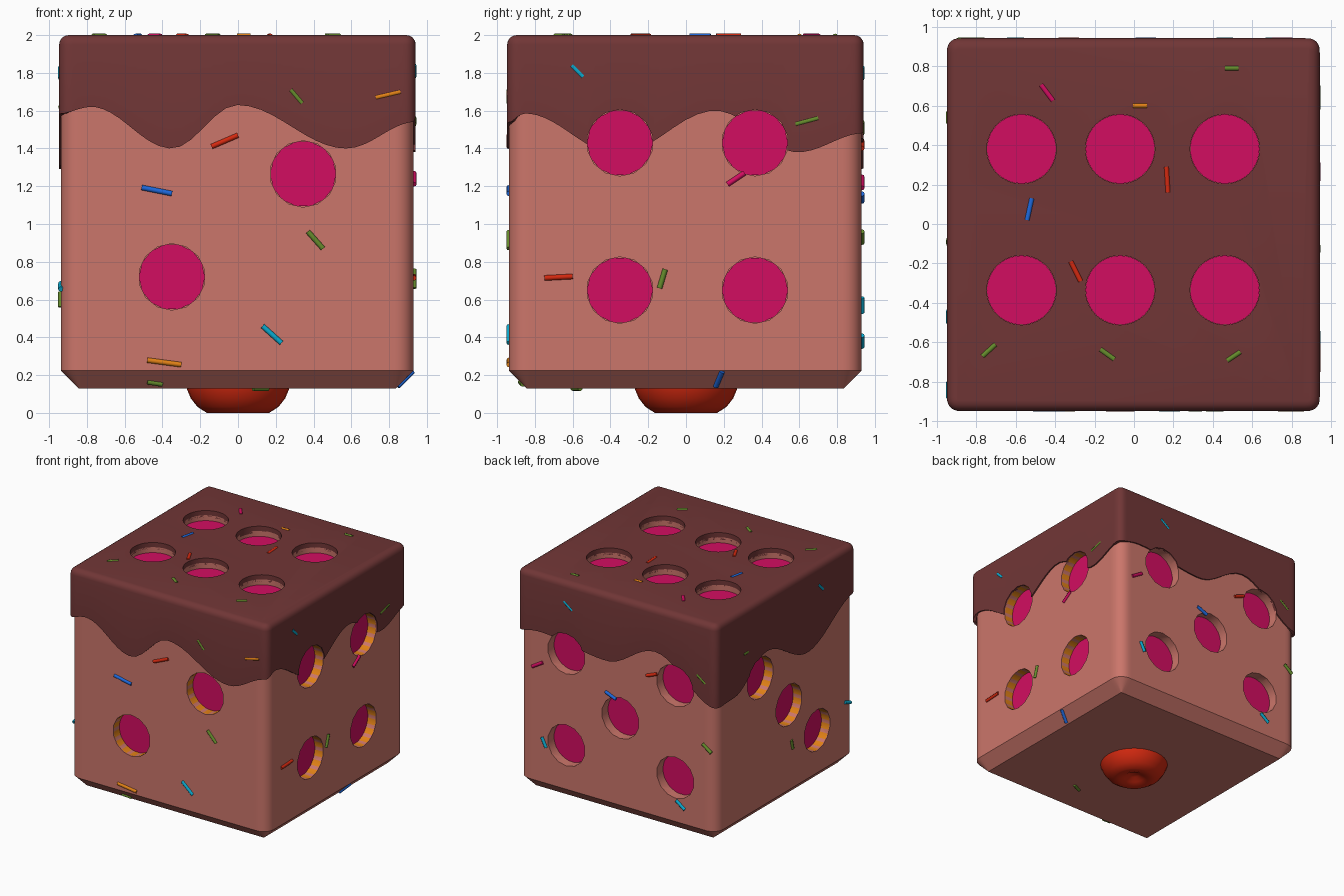
import bpy, bmesh, math
from mathutils import Vector, Matrix

if "Cube" in bpy.data.objects:
    bpy.data.objects.remove(bpy.data.objects["Cube"])

def mat(name, r, g, b):
    m = bpy.data.materials.new(name)
    m.diffuse_color = (r, g, b, 1)
    m.use_nodes = True
    m.node_tree.nodes["Principled BSDF"].inputs["Base Color"].default_value = m.diffuse_color
    return m

M = {
    "cake": mat("cake salmon", .60, .18, .145),
    "icing": mat("chocolate icing", .165, .037, .037),
    "pink": mat("jam pink", .65, .004, .12),
    "orange": mat("orange", .75, .22, .008),
    "red": mat("cherry red", .66, .022, .005),
    "green": mat("green", .13, .26, .025),
    "blue": mat("blue", .012, .14, .72),
    "cyan": mat("cyan", .003, .40, .62),
}

def finish(bm, name, mats, angle=40):
    me = bpy.data.meshes.new(name)
    bm.to_mesh(me)
    bm.free()
    ob = bpy.data.objects.new(name, me)
    bpy.context.collection.objects.link(ob)
    for m in mats:
        me.materials.append(M[m])
    smooth(ob, angle)
    return ob

def activate(ob):
    bpy.ops.object.select_all(action='DESELECT')
    ob.select_set(True)
    bpy.context.view_layer.objects.active = ob

def smooth(ob, angle=40):
    activate(ob)
    bpy.ops.object.shade_smooth_by_angle(angle=math.radians(angle))

# Rounded-square outline, walked front, right, back, left
N = 48
STEPS = [-math.cos(math.pi * i / N) for i in range(N)]
def outline(half, rad, inset):
    pts = []
    for side in range(4):
        for t in STEPS:
            p = Vector((t * half, -half))
            c = half - rad
            q = Vector((max(-c, min(c, p.x)), -c))
            p = q + (p - q).normalized() * (rad - inset)
            for _ in range(side):
                p = Vector((-p.y, p.x))
            pts.append(p)
    return pts

def loft(half, rad, rings, cx):
    """rings: (inset, z) where z may be a list following the outline"""
    bm = bmesh.new()
    loops = []
    for inset, z in rings:
        pts = outline(half, rad, inset)
        zs = z if isinstance(z, list) else [z] * len(pts)
        loops.append([bm.verts.new((p.x + cx, p.y + cx, h)) for p, h in zip(pts, zs)])
    n = len(loops[0])
    for a, b in zip(loops, loops[1:]):
        for i in range(n):
            bm.faces.new((a[i], a[(i + 1) % n], b[(i + 1) % n], b[i]))
    bm.faces.new(loops[0])
    bm.faces.new(loops[-1])
    bmesh.ops.recalc_face_normals(bm, faces=bm.faces)
    return bm

# Dripping lower edge: (position along side -1..1, height), per side
DRIP = [
    [(-1, 1.585), (-.82, 1.62), (-.37, 1.40), (0, 1.63), (.61, 1.40)],
    [(-1, 1.54), (-.9, 1.585), (-.38, 1.37), (.17, 1.60), (.63, 1.38)],
    [(-1, 1.48), (-.78, 1.51), (-.1, 1.43), (.38, 1.63)],
    [(-1, 1.29), (-.75, 1.30), (-.28, 1.53), (.3, 1.31)],
]
knots = [(s * 2 + u + 1, z) for s, row in enumerate(DRIP) for u, z in row] + [(8, 1.585)]
def drip(s):
    for (a, za), (b, zb) in zip(knots, knots[1:]):
        if a <= s <= b:
            return za + (zb - za) * (1 - math.cos(math.pi * (s - a) / (b - a))) / 2
edge = [drip(side * 2 + t + 1) for side in range(4) for t in STEPS]

cake = finish(loft(.934, .10, [(.095, .13), (0, .225), (0, 1.96)], -.004), "cake_body", ["cake"])
arc = [(.05 * (1 - math.cos(k * math.pi / 8)), 1.95 + .05 * math.sin(k * math.pi / 8)) for k in range(5)]
icing = finish(loft(.944, .06, [(.025, 1.94), (.025, edge), (0, edge)] + arc, -.003), "icing", ["icing"])

# Face frames: across, up, outward, distance to surface
X, Y, Z = Vector((1, 0, 0)), Vector((0, 1, 0)), Vector((0, 0, 1))
FRAME = {"front": (X, Z, -Y, .937), "right": (Y, Z, X, .931), "back": (X, Z, Y, .931),
         "left": (Y, Z, -X, .938), "top": (X, Y, Z, 1.994), "bottom": (X, Y, -Z, -.13)}

def on_face(face, u, v, out=0.0):
    a, b, n, d = FRAME[face]
    return a * u + b * v + n * (d + out)

# Dice pips
PIPS = {
    "front": [(.345, 1.265), (-.35, .72)],
    "right": [(y, z) for y in (-.35, .365) for z in (.65, 1.43)],
    "back": [(.48, 1.385), (-.55, 1.385), (-.03, .97), (.48, .60), (-.55, .60)],
    "left": [(.34, 1.33), (-.05, .95), (-.43, .59)],
    "top": [(x, y) for x in (-.57, -.07, .46) for y in (.38, -.335)],
}
DEPTH = .08
cut, cups = bmesh.new(), bmesh.new()
for face, spots in PIPS.items():
    a, b, n, d = FRAME[face]
    sides = 40 if face == "top" else 14
    rot = Matrix((a, b, a.cross(b))).transposed().to_4x4()
    for u, v in spots:
        place = Matrix.Translation(on_face(face, u, v, .1 - (DEPTH + .11) / 2)) @ rot
        bmesh.ops.create_cone(cut, cap_ends=True, segments=sides, radius1=.176, radius2=.176,
                              depth=DEPTH + .11, matrix=place)
        def ring(out):
            return [cups.verts.new(on_face(face, u + .175 * math.cos(k * math.tau / sides),
                                           v + .175 * math.sin(k * math.tau / sides), out))
                    for k in range(sides)]
        low = ring(-DEPTH)
        floor = cups.faces.new(low)
        floor.normal_update()
        if floor.normal.dot(n) < 0:
            floor.normal_flip()
        if face in ("front", "right", "left"):      # orange lining
            top = ring(-.004)
            mid = on_face(face, u, v, -DEPTH / 2)
            for k in range(sides):
                j = (k + 1) % sides
                f = cups.faces.new((low[k], low[j], top[j], top[k]))
                f.material_index = 1
                f.normal_update()
                if f.normal.dot(mid - f.calc_center_median()) < 0:
                    f.normal_flip()
finish(cups, "pip_fillings", ["pink", "orange"])
bmesh.ops.recalc_face_normals(cut, faces=cut.faces)
cutter = finish(cut, "pip_cutter", [])
cutter.hide_render = True
for ob in (cake, icing):
    mod = ob.modifiers.new("pips", 'BOOLEAN')
    mod.operation, mod.object, mod.solver = 'DIFFERENCE', cutter, 'EXACT'
    activate(ob)
    bpy.ops.object.modifier_apply(modifier=mod.name)
    smooth(ob)
bpy.data.objects.remove(cutter)

# Cherry under the cake: turned profile with a dimple
profile = [(0, .05), (.04, .042), (.08, .018), (.12, .003), (.165, .003), (.215, .035),
           (.25, .08), (.275, .14), (.28, .2)]
bm = bmesh.new()
vs = [bm.verts.new((r, 0, z)) for r, z in profile]
es = [bm.edges.new(p) for p in zip(vs, vs[1:])]
bmesh.ops.spin(bm, geom=vs + es, cent=(0, 0, 0), axis=(0, 0, 1), angle=math.tau, steps=28)
bmesh.ops.remove_doubles(bm, verts=bm.verts, dist=.0005)
bmesh.ops.recalc_face_normals(bm, faces=bm.faces)
bm.transform(Matrix.Translation((0, 0, -.003)))
if min(bm.faces, key=lambda f: f.calc_center_median().z).normal.z > 0:
    bmesh.ops.reverse_faces(bm, faces=bm.faces)
finish(bm, "cherry", ["red"], 60)

# Sprinkles: colour, centre, half extent
SPRINKLES = {
    "front": [("red", -.07, 1.44, .07, .03), ("blue", -.43, 1.177, .08, -.016), ("green", .31, 1.675, .03, -.035),
              ("green", .41, .915, .04, -.045), ("orange", .795, 1.685, .065, .015), ("cyan", .18, .415, .05, -.045),
              ("orange", -.39, .267, .09, -.012), ("green", -.44, .158, .04, -.006)],
    "right": [("cyan", -.575, 1.81, .03, -.03), ("green", .64, 1.545, .06, .016), ("pink", .265, 1.24, .045, .03),
              ("red", -.675, .718, .075, .004), ("green", -.125, .71, .015, .05), ("blue", .175, .18, .017, .04)],
    "top": [("green", .495, .79, .035, 0), ("orange", .03, .6, .035, 0), ("pink", -.44, .665, .03, -.04),
            ("red", .168, .225, .004, -.065), ("blue", -.53, .075, .012, .055), ("red", -.295, -.24, .025, -.05),
            ("green", -.735, -.64, .033, .03), ("green", -.135, -.66, .035, -.025), ("green", .505, -.67, .033, .022)],
    "back": [("pink", .75, 1.22, .05, -.03), ("cyan", .46, 1.8, .04, .03), ("cyan", .69, .57, .02, .04),
             ("green", -.8, 1.51, .04, .03), ("blue", .06, 1.14, .05, .02), ("red", -.33, 1.42, .05, -.02),
             ("green", -.85, .93, .04, .03), ("cyan", -.6, .38, .04, .03)],
    "left": [("cyan", -.47, 1.8, .03, .03), ("green", .54, 1.62, .03, 0), ("green", -.09, .6, .01, .04),
             ("cyan", -.84, .67, .04, .015)],
    "bottom": [("green", .12, -.58, .04, .02)],
}
tints = ["red", "green", "blue", "cyan", "orange", "pink"]
bm = bmesh.new()
for face, rows in SPRINKLES.items():
    for tint, u, v, du, dv in rows:
        ends = []
        for s in (-1, 1):
            h = v + s * dv
            slope = -max(0, .225 - h) if face in ("front", "right") else 0   # follow the bottom chamfer
            ends.append(on_face(face, u + s * du, h, slope))
        axis = ends[1] - ends[0]
        place = Matrix.Translation((ends[0] + ends[1]) / 2) @ Z.rotation_difference(axis).to_matrix().to_4x4()
        new = bmesh.ops.create_cone(bm, cap_ends=True, segments=8, radius1=.014, radius2=.014,
                                    depth=axis.length, matrix=place)["verts"]
        for f in {f for w in new for f in w.link_faces}:
            f.material_index = tints.index(tint)
finish(bm, "sprinkles", tints, 50)
